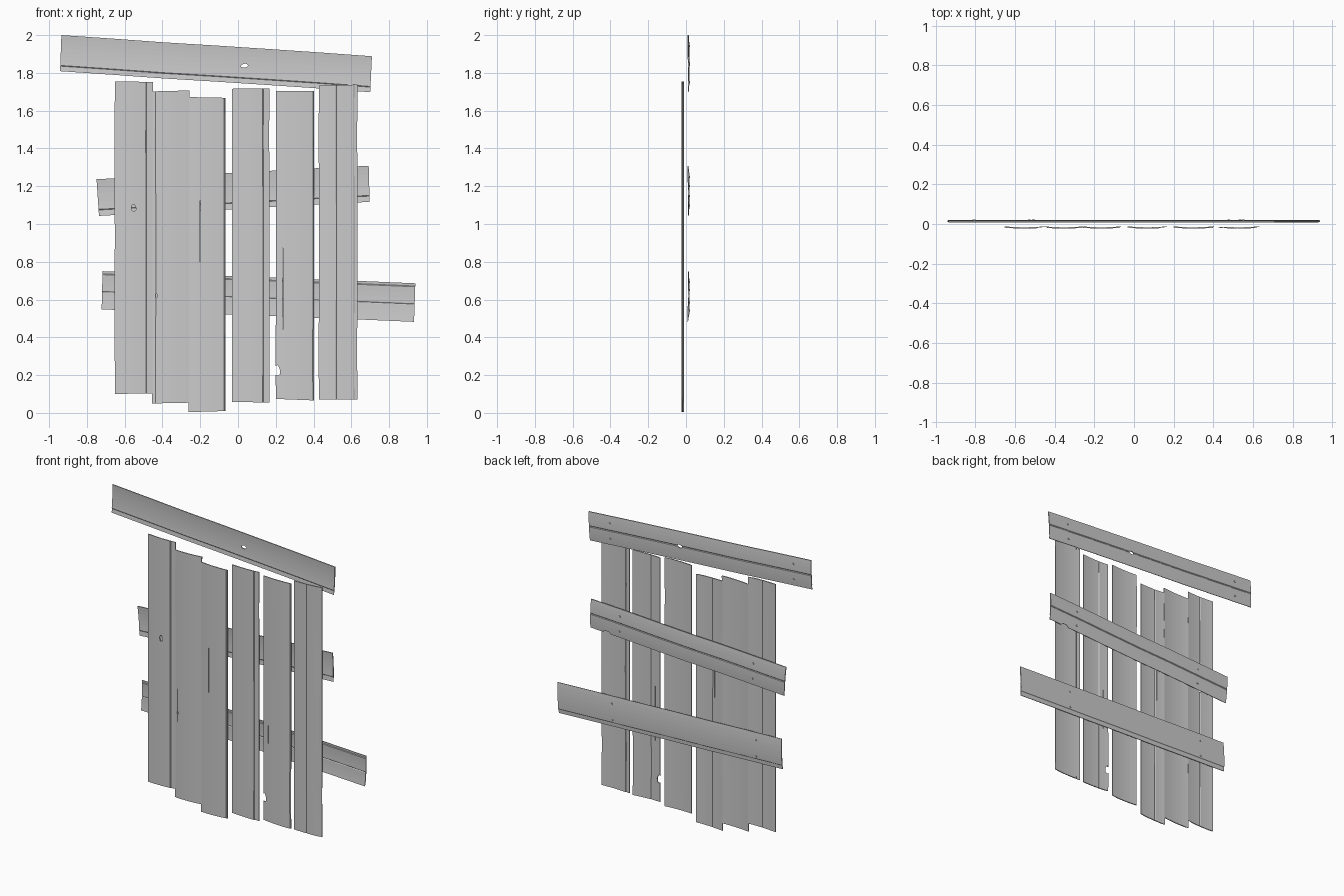
import bpy, bmesh, math, random
from mathutils import Vector, Matrix

if "Cube" in bpy.data.objects:
    bpy.data.objects.remove(bpy.data.objects["Cube"])

random.seed(4)
T = 0.0065  # board thickness

# Face outlines across the width: (u, depth below the face)
def face(grooves=(), lip=None):
    pts = [(i / 8, 0.0) for i in range(9)]
    for g in grooves:                       # narrow V grooves
        pts = [p for p in pts if abs(p[0] - g) > 0.03]
        pts += [(g - 0.022, 0), (g, 0.003), (g + 0.022, 0)]
    if lip:                                 # stepped edge past this point
        pts = [p for p in pts if abs(p[0] - lip) > 0.02]
        pts = [(u, 0.003 if (u > lip) == (lip > 0.5) and u != lip else d) for u, d in pts]
        s = 0.02 if lip > 0.5 else -0.02
        pts += [(lip, 0), (lip + s, 0.003)]
    return sorted(pts)

# Board swept between two end edges a0-a1 and b0-b1, given as (x, z)
def board(name, a0, a1, b0, b1, y, bow, front, back, segs=6, wobble=0.0015):
    prof = [(u, -T / 2 + d) for u, d in front] + [(u, T / 2 - d) for u, d in reversed(back)]
    bm = bmesh.new()
    a0, a1, b0, b1 = (Vector(p) for p in (a0, a1, b0, b1))
    rings = []
    for i in range(segs + 1):
        t = i / segs
        lo, hi = a0.lerp(b0, t), a1.lerp(b1, t)
        w = random.uniform(-wobble, wobble) if 0 < i < segs else 0
        side = (hi - lo).normalized() * w
        ring = []
        for u, d in prof:
            p = lo.lerp(hi, u) + side
            ring.append(bm.verts.new((p.x, y + d + bow * ((2 * u - 1) ** 2 - 0.5), p.y)))
        rings.append(ring)
    n = len(prof)
    for r, s in zip(rings, rings[1:]):
        for k in range(n):
            bm.faces.new((r[k], r[(k + 1) % n], s[(k + 1) % n], s[k]))
    bm.faces.new(rings[0])
    bm.faces.new(rings[-1][::-1])
    bmesh.ops.recalc_face_normals(bm, faces=bm.faces)
    me = bpy.data.meshes.new(name)
    bm.to_mesh(me)
    bm.free()
    ob = bpy.data.objects.new(name, me)
    bpy.context.collection.objects.link(ob)
    return ob

# Cut an irregular round or slit-shaped hole through a board
def cut(ob, x, z, rx, rz, n=9, rough=0.2):
    bm = bmesh.new()
    rings = []
    rad = [1 + random.uniform(-rough, rough) for _ in range(n)]
    for y in (-0.1, 0.1):
        rings.append([bm.verts.new((x + rx * r * math.cos(math.tau * k / n), y,
                                    z + rz * r * math.sin(math.tau * k / n)))
                      for k, r in enumerate(rad)])
    for k in range(n):
        j = (k + 1) % n
        bm.faces.new((rings[0][k], rings[0][j], rings[1][j], rings[1][k]))
    bm.faces.new(rings[0])
    bm.faces.new(rings[1][::-1])
    bmesh.ops.recalc_face_normals(bm, faces=bm.faces)
    me = bpy.data.meshes.new("cutter")
    bm.to_mesh(me)
    bm.free()
    c = bpy.data.objects.new("cutter", me)
    c.hide_render = True
    bpy.context.collection.objects.link(c)
    m = ob.modifiers.new("hole", 'BOOLEAN')
    m.operation, m.solver, m.object = 'DIFFERENCE', 'EXACT', c
    bpy.context.view_layer.objects.active = ob
    bpy.ops.object.modifier_apply(modifier=m.name)
    bpy.data.objects.remove(c)

# Nail heads on the back of a rail
def nails(name, a0, a1, b0, b1, ts, y):
    bm = bmesh.new()
    for t in ts:
        lo, hi = Vector(a0).lerp(Vector(b0), t), Vector(a1).lerp(Vector(b1), t)
        for u in (0.22, 0.75):
            p = lo.lerp(hi, u)
            bmesh.ops.create_cone(bm, cap_ends=True, segments=8, radius1=0.007, radius2=0.005, depth=0.006,
                                  matrix=Matrix.Translation((p.x, y, p.y)) @ Matrix.Rotation(-math.pi / 2, 4, 'X'))
    me = bpy.data.meshes.new(name)
    bm.to_mesh(me)
    bm.free()
    bpy.context.collection.objects.link(bpy.data.objects.new(name, me))

plain = face()
# Upright planks: left, right, bottom left/right, top left/right, front and back faces
planks = [
    (-0.652, -0.451, 0.100, 0.104, 1.755, 1.752, face(lip=0.82), face((0.5,))),
    (-0.454, -0.256, 0.050, 0.054, 1.702, 1.707, face(lip=0.09), plain),
    (-0.261, -0.066, 0.004, 0.010, 1.672, 1.668, face(lip=0.96), face((0.4,))),
    (-0.032, 0.166, 0.058, 0.055, 1.716, 1.717, face(lip=0.82), plain),
    (0.200, 0.402, 0.074, 0.066, 1.704, 1.704, face(lip=0.97), face((0.35,))),
    (0.428, 0.632, 0.070, 0.072, 1.732, 1.738, face((0.46,), lip=0.9), face(lip=0.15)),
]
P = []
for i, (l, r, bl, br, tl, tr, f, b) in enumerate(planks):
    P.append(board(f"plank_{i + 1}", (l, bl), (r, br), (l, tl), (r, tr), -0.0175, 0.005, f, b))

# Knot holes, splits and the broken notch
cut(P[0], -0.552, 1.085, 0.012, 0.017)
cut(P[1], -0.432, 0.62, 0.006, 0.010)
cut(P[2], -0.200, 0.98, 0.002, 0.16, 8)
cut(P[4], 0.206, 0.225, 0.017, 0.028)
cut(P[4], 0.237, 0.66, 0.002, 0.24, 8)

# Crooked rails behind the planks: lower and upper corner at each end
rails = [
    ("top_rail", (-0.942, 1.809), (-0.935, 2.0), (0.70, 1.698), (0.709, 1.888),
     face(lip=0.16), face((0.5,)), (0.08, 0.906)),
    ("middle_rail", (-0.736, 1.043), (-0.749, 1.237), (0.697, 1.117), (0.692, 1.308),
     face(lip=0.18), face((0.5,)), (0.164, 0.85)),
    ("lower_rail", (-0.722, 0.548), (-0.717, 0.750), (0.932, 0.482), (0.939, 0.686),
     face((0.46,), lip=0.91), face(lip=0.14), (0.115, 0.757)),
]
R = []
for name, a0, a1, b0, b1, f, b, ts in rails:
    R.append(board(name, a0, a1, b0, b1, 0.0135, -0.005, f, b))
    nails(name + "_nails", a0, a1, b0, b1, ts, 0.0185)
cut(R[0], 0.036, 1.838, 0.019, 0.012)
cut(R[1], 0.575, 1.112, 0.03, 0.014)
